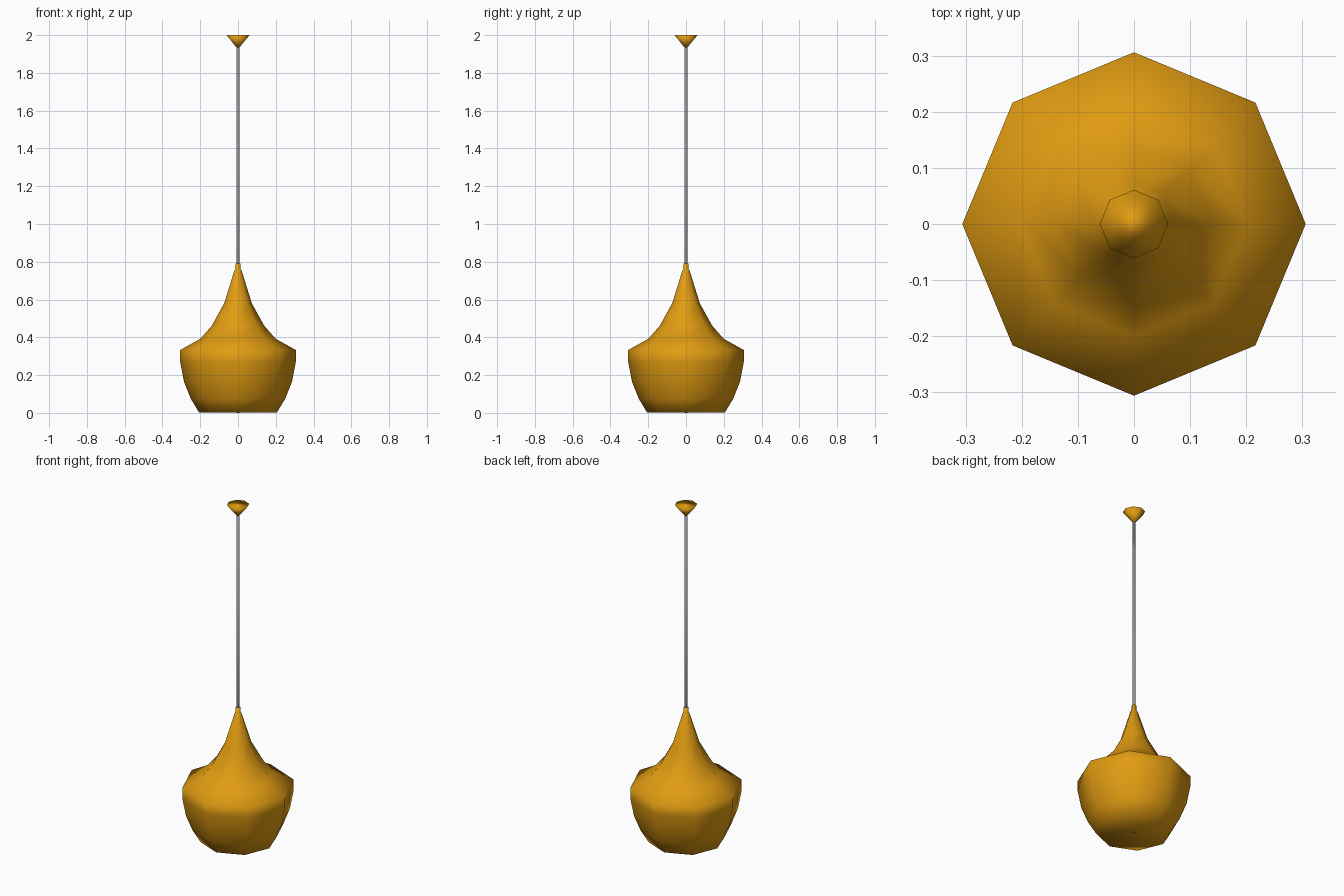
import bpy
import bmesh
from math import cos, sin, tau

cube = bpy.data.objects.get("Cube")
if cube:
    bpy.data.objects.remove(cube, do_unlink=True)


def make_material(name, rgb):
    mat = bpy.data.materials.new(name)
    mat.use_nodes = True
    color = (*rgb, 1)
    mat.diffuse_color = color
    mat.node_tree.nodes["Principled BSDF"].inputs["Base Color"].default_value = color
    return mat


def lathe(name, profile, mat, sides=8):
    """Closed, smooth-shaded solid turned around z from (radius, height) points."""
    bm = bmesh.new()
    rings = [[bm.verts.new((r * cos(tau * i / sides), r * sin(tau * i / sides), z))
              for i in range(sides)] for r, z in profile]
    for low, high in zip(rings, rings[1:]):
        for i in range(sides):
            j = (i + 1) % sides
            bm.faces.new((low[i], low[j], high[j], high[i]))
    bm.faces.new(rings[0][::-1])
    bm.faces.new(rings[-1])
    for face in bm.faces:
        face.smooth = True
    mesh = bpy.data.meshes.new(name)
    bm.to_mesh(mesh)
    bm.free()
    mesh.materials.append(mat)
    obj = bpy.data.objects.new(name, mesh)
    bpy.context.collection.objects.link(obj)
    return obj


amber = make_material("amber", (0.75, 0.33, 0.006))
grey = make_material("cord grey", (0.29, 0.29, 0.35))

# Bell-shaped shade with a wide shoulder and a slim neck
lathe("lamp_shade", [(0.206, 0.002), (0.25, 0.075), (0.286, 0.165), (0.306, 0.27),
                     (0.306, 0.333), (0.2, 0.392), (0.14, 0.46), (0.073, 0.58),
                     (0.019, 0.755), (0.013, 0.76), (0.013, 0.79)], amber)

# Cord running from the shade's base to the ceiling mount
lathe("cord", [(0.008, 0), (0.008, 1.97)], grey)

# Flared ceiling mount
lathe("ceiling_mount", [(0.008, 1.935), (0.061, 2)], amber)
